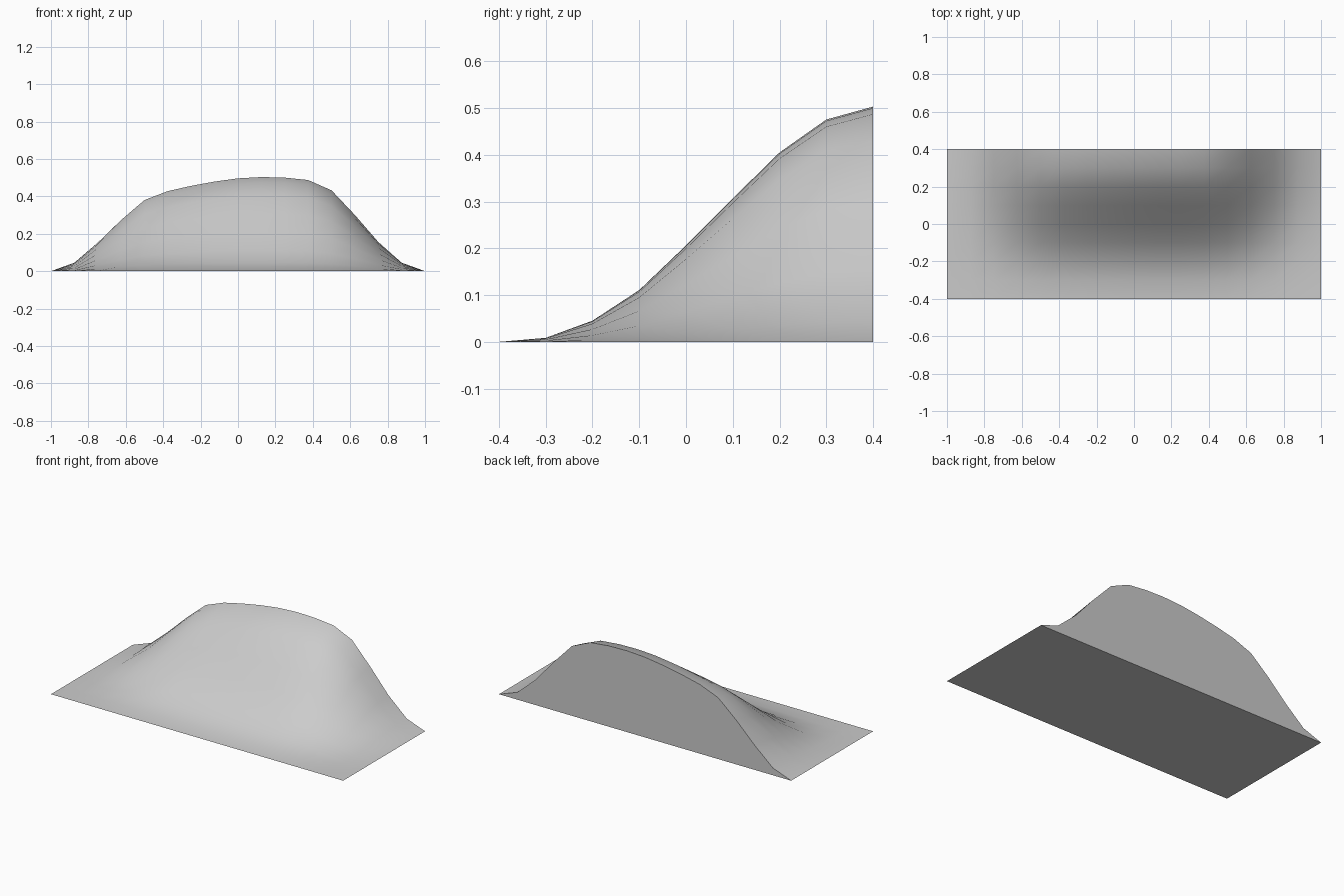
import bpy
import bmesh

cube = bpy.data.objects.get("Cube")
if cube:
    bpy.data.objects.remove(cube, do_unlink=True)

# Hill outline along the length, and slope rising from front to back
RIDGE = [0, .045, .152, .273, .38, .428, .456, .479, .496,
         .503, .5, .487, .432, .3, .156, .045, 0]
SLOPE = [0, .017, .09, .22, .41, .61, .805, .945, 1]
LENGTH, DEPTH = 2.0, 0.8


def flat_material(name, color):
    mat = bpy.data.materials.new(name)
    mat.use_nodes = True
    mat.diffuse_color = color
    mat.node_tree.nodes["Principled BSDF"].inputs["Base Color"].default_value = color
    return mat


bm = bmesh.new()

# Curved hillside: ridge outline scaled by the slope at each row
nx, ny = len(RIDGE), len(SLOPE)
rows = [[bm.verts.new((LENGTH * (i / (nx - 1) - 0.5),
                       DEPTH * (j / (ny - 1) - 0.5), r * s))
         for i, r in enumerate(RIDGE)] for j, s in enumerate(SLOPE)]
for near, far in zip(rows, rows[1:]):
    for i in range(nx - 1):
        bm.faces.new((near[i], near[i + 1], far[i + 1], far[i]))

# Flat back wall and flat underside
bm.faces.new(rows[-1])
left_side = [row[0] for row in rows[1:]]
right_side = [row[-1] for row in rows[1:]]
bm.faces.new(left_side[::-1] + rows[0] + right_side)
bmesh.ops.recalc_face_normals(bm, faces=bm.faces)

mesh = bpy.data.meshes.new("hill")
bm.to_mesh(mesh)
bm.free()
hill = bpy.data.objects.new("hill", mesh)
bpy.context.collection.objects.link(hill)
mesh.materials.append(flat_material("light grey", (0.6, 0.6, 0.6, 1)))

# Smooth hillside with sharp rims
bpy.ops.object.select_all(action='DESELECT')
hill.select_set(True)
bpy.context.view_layer.objects.active = hill
bpy.ops.object.shade_smooth_by_angle(angle=0.8)
